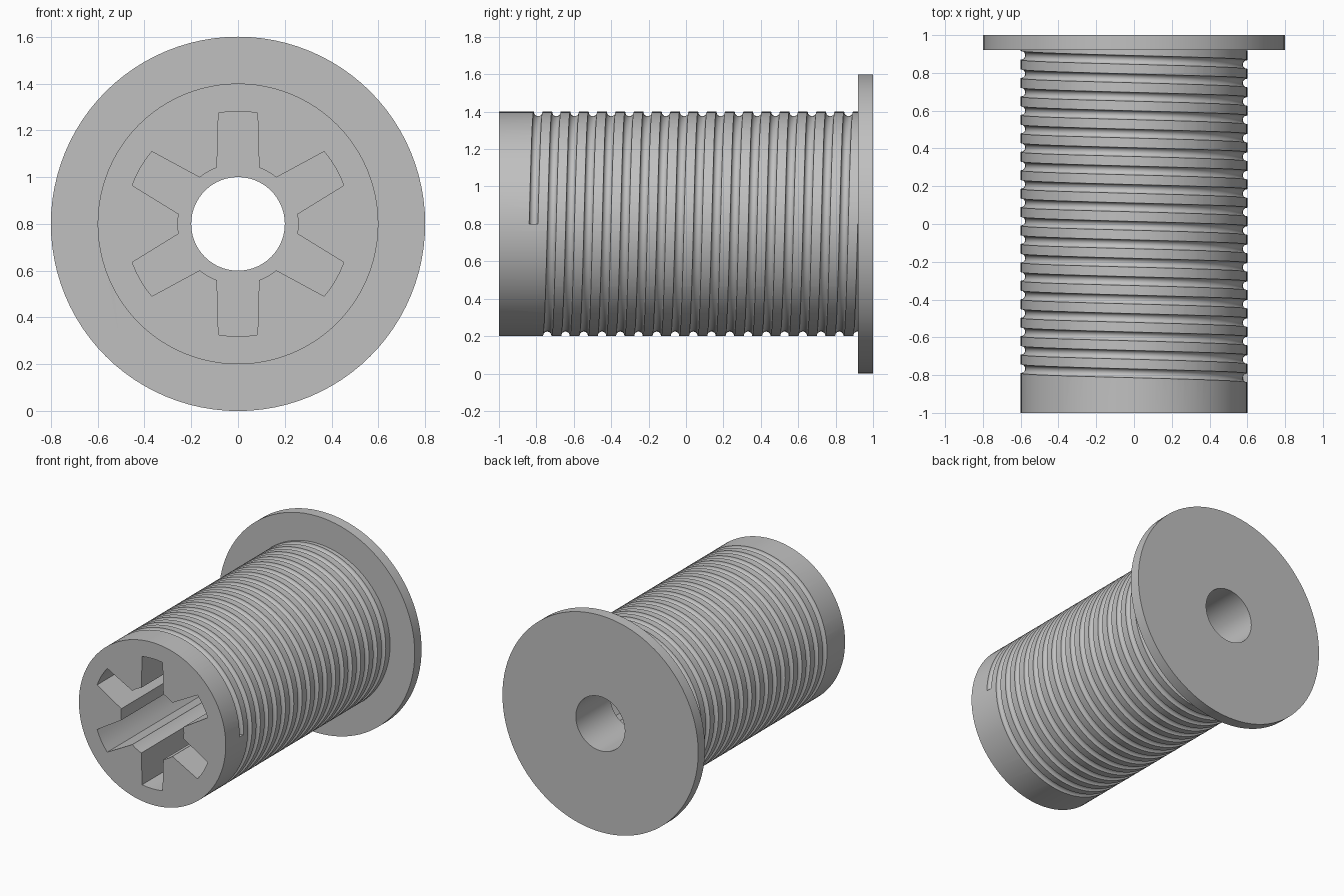
import bpy, bmesh
from math import sin, cos, pi, radians
from mathutils import Vector

AXIS_Z = 0.8
SEGMENTS = 96

default = bpy.data.objects.get("Cube")
if default:
    bpy.data.objects.remove(default, do_unlink=True)

grey = bpy.data.materials.new("plain grey")
grey.use_nodes = True
grey.diffuse_color = (0.53, 0.53, 0.53, 1)
grey.node_tree.nodes["Principled BSDF"].inputs["Base Color"].default_value = grey.diffuse_color


def loft(name, rings):
    """Closed solid through a list of matching vertex rings."""
    bm = bmesh.new()
    loops = [[bm.verts.new(p) for p in ring] for ring in rings]
    n = len(loops[0])
    for a, b in zip(loops, loops[1:]):
        for i in range(n):
            j = (i + 1) % n
            bm.faces.new((a[i], a[j], b[j], b[i]))
    bm.faces.new(loops[0][::-1])
    bm.faces.new(loops[-1])
    bmesh.ops.recalc_face_normals(bm, faces=bm.faces)
    mesh = bpy.data.meshes.new(name)
    bm.to_mesh(mesh)
    bm.free()
    mesh.materials.append(grey)
    obj = bpy.data.objects.new(name, mesh)
    bpy.context.collection.objects.link(obj)
    return obj


def prism(name, polar, y0, y1):
    """Extrude a polar outline (radius, angle) along the spool axis."""
    return loft(name, [[(r * cos(a), y, AXIS_Z + r * sin(a)) for r, a in polar]
                       for y in (y0, y1)])


def circle(radius):
    return [(radius, 2 * pi * i / SEGMENTS) for i in range(SEGMENTS)]


def combine(target, other, operation):
    mod = target.modifiers.new(operation.lower(), "BOOLEAN")
    mod.operation = operation
    mod.solver = "EXACT"
    mod.object = other
    bpy.context.view_layer.objects.active = target
    bpy.ops.object.modifier_apply(modifier=mod.name)
    bpy.data.objects.remove(other, do_unlink=True)


# Barrel, running slightly into the flange
spool = prism("grooved_spool", circle(0.6), -1, 0.95)

# Helical round groove, starting on the left side near the front
PITCH, START, GROOVE, SIDES = 0.0976, -0.815, 0.024, 16
rings = []
for k in range(int(18.4 * SEGMENTS)):
    turn = k / SEGMENTS
    a = 2 * pi * turn
    out = Vector((cos(a), 0, sin(a)))
    centre = out * 0.6 + Vector((0, START + PITCH * turn, AXIS_Z))
    rings.append([centre + GROOVE * (out * cos(t) + Vector((0, sin(t), 0)))
                  for t in (2 * pi * (s + 0.5) / SIDES for s in range(SIDES))])
combine(spool, loft("groove_cutter", rings), "DIFFERENCE")

# Rear flange
combine(spool, prism("flange", circle(0.8), 0.92, 1), "UNION")

# Through bore
combine(spool, prism("bore_cutter", circle(0.2), -1.1, 1.1), "DIFFERENCE")

# Six-lobed drive socket from the front
outline = []
for lobe in range(6):
    mid = radians(30 + 60 * lobe)
    outline.append((0.257, mid - radians(20.5)))
    outline += [(0.481, mid + radians(d)) for d in (-10, -5, 0, 5, 10)]
    outline += [(0.257, mid + radians(d)) for d in (20.5, 25, 30, 35)]
combine(spool, prism("socket_cutter", outline, -1.1, 0.6), "DIFFERENCE")

# Smooth round surfaces, keep hard edges
bpy.ops.object.select_all(action="DESELECT")
spool.select_set(True)
bpy.context.view_layer.objects.active = spool
bpy.ops.object.shade_smooth_by_angle(angle=radians(32))
